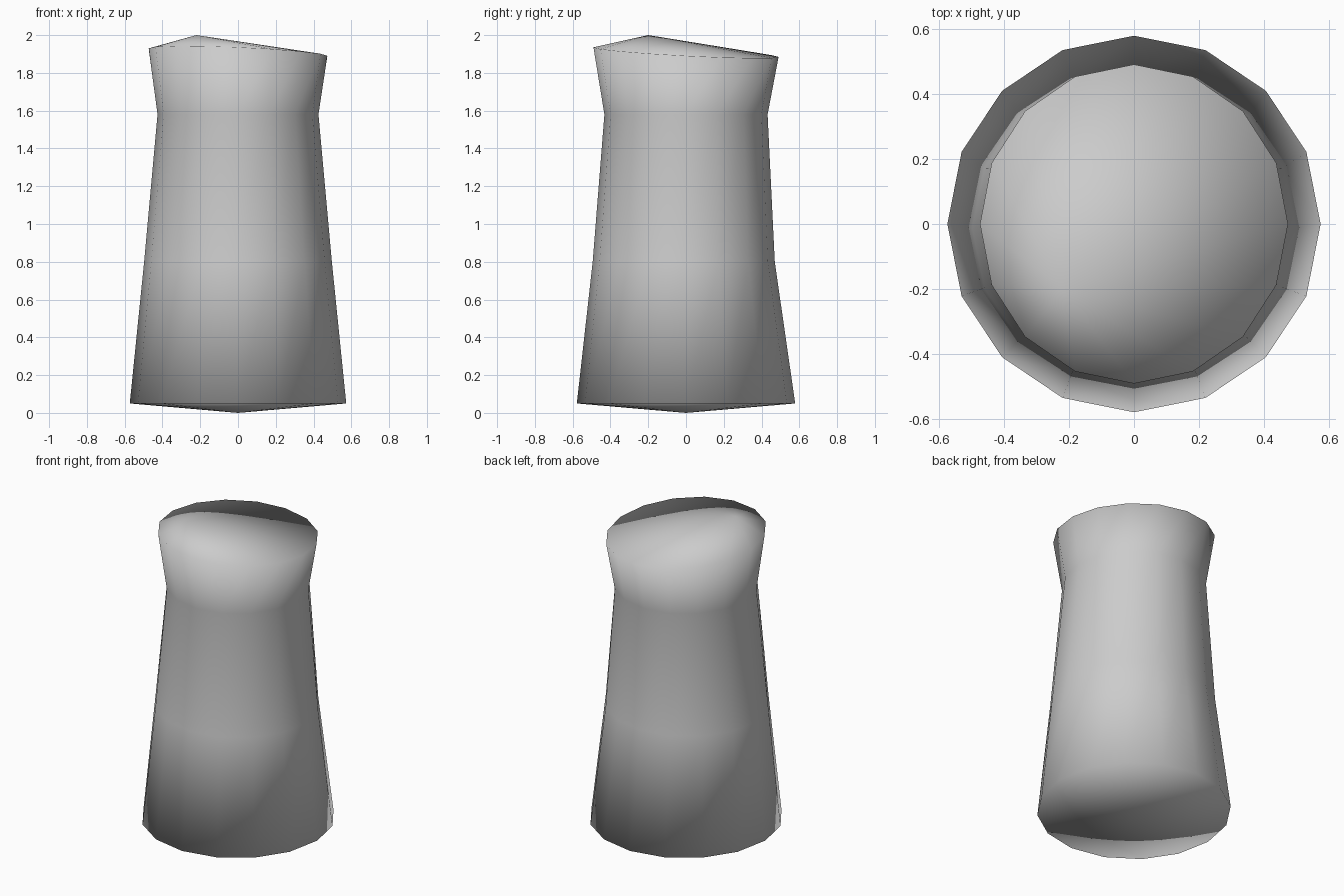
import bpy, bmesh, math

if "Cube" in bpy.data.objects:
    bpy.data.objects.remove(bpy.data.objects["Cube"])

SIDES = 16
# Profile rings: z, x radius, y radius, y shift, x tilt, y tilt
RINGS = [
    (0.05, 0.573, 0.578, 0.0, 0.0, 0.0),
    (0.80, 0.497, 0.482, -0.012, 0.0, 0.0),
    (1.58, 0.426, 0.432, 0.0, 0.0, 0.0),
    (1.910, 0.473, 0.490, 0.0, -0.042, -0.052),
]

bm = bmesh.new()

# Column wall
rings = []
for z, rx, ry, dy, tx, ty in RINGS:
    ring = []
    for i in range(SIDES):
        a = 2 * math.pi * i / SIDES
        x, y = rx * math.cos(a), ry * math.sin(a) + dy
        ring.append(bm.verts.new((x, y, z + tx * x + ty * y)))
    rings.append(ring)
for low, high in zip(rings, rings[1:]):
    for i in range(SIDES):
        j = (i + 1) % SIDES
        bm.faces.new((low[i], low[j], high[j], high[i]))


# Shallow cone caps: central base point and an off-centre peak on top
def cap(ring, tip):
    v = bm.verts.new(tip)
    for i in range(SIDES):
        bm.faces.new((ring[i], ring[(i + 1) % SIDES], v))


cap(rings[0], (0, 0, 0))
cap(rings[-1], (-0.22, -0.20, 2.0))

bmesh.ops.recalc_face_normals(bm, faces=bm.faces)
for f in bm.faces:
    f.smooth = True
mesh = bpy.data.meshes.new("tapered_column")
bm.to_mesh(mesh)
bm.free()
bpy.context.collection.objects.link(bpy.data.objects.new("tapered_column", mesh))
